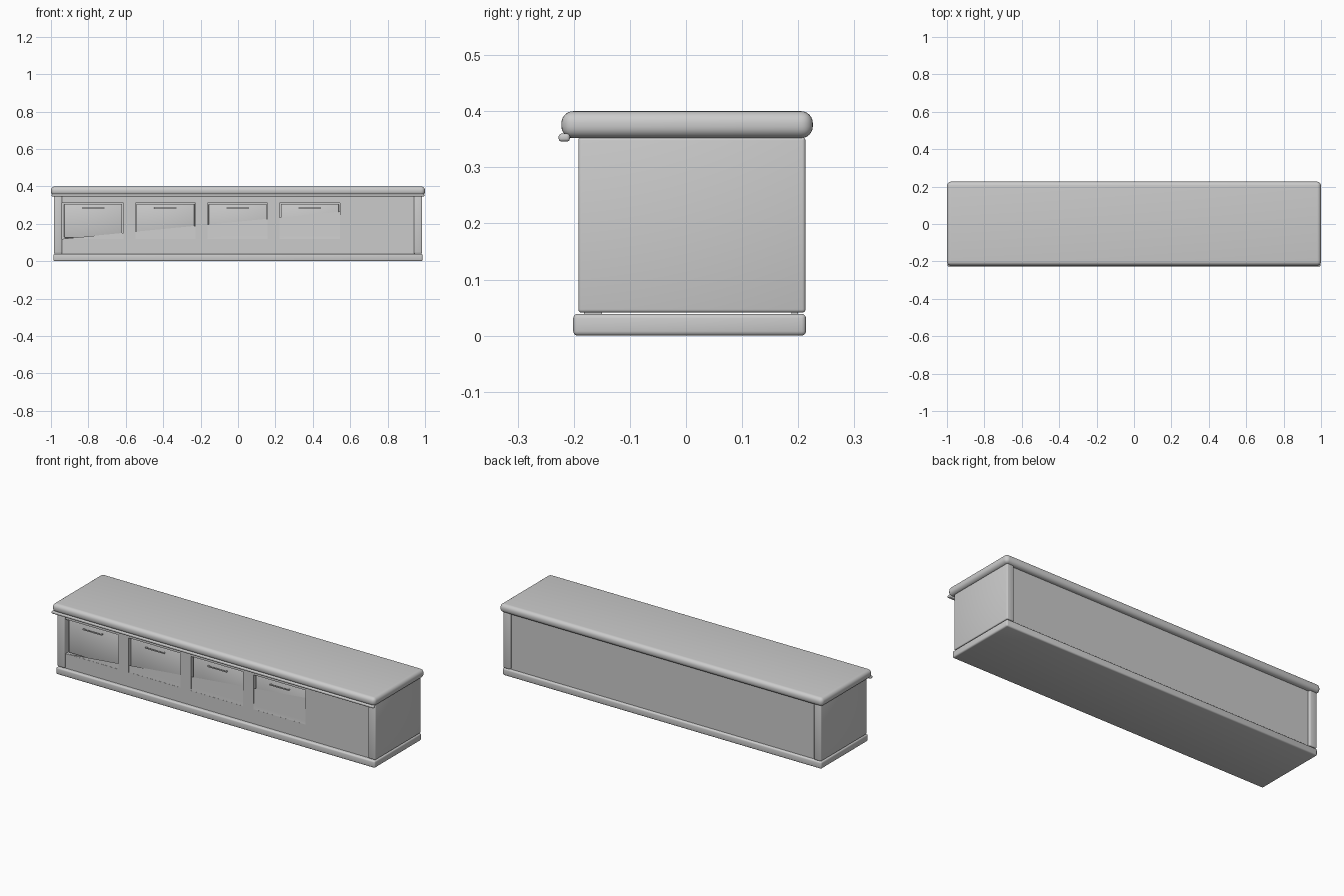
import bpy, bmesh, math

if "Cube" in bpy.data.objects:
    bpy.data.objects.remove(bpy.data.objects["Cube"])

grey = bpy.data.materials.new("plain grey")
grey.diffuse_color = (0.6, 0.6, 0.6, 1)
grey.use_nodes = True
grey.node_tree.nodes["Principled BSDF"].inputs["Base Color"].default_value = grey.diffuse_color


def finish(name, bm):
    bmesh.ops.recalc_face_normals(bm, faces=bm.faces)
    me = bpy.data.meshes.new(name)
    bm.to_mesh(me)
    bm.free()
    me.materials.append(grey)
    ob = bpy.data.objects.new(name, me)
    bpy.context.collection.objects.link(ob)
    return ob


def box(name, x, y, z, r=0.0, seg=3):
    """Box from (min, max) pairs with rounded edges."""
    bm = bmesh.new()
    bmesh.ops.create_cube(bm, size=1)
    for v in bm.verts:
        for i, (a, b) in enumerate((x, y, z)):
            v.co[i] = a if v.co[i] < 0 else b
    if r:
        bmesh.ops.bevel(bm, geom=bm.edges[:], offset=r, segments=seg,
                        profile=0.5, affect='EDGES')
    ob = finish(name, bm)
    if r:
        bpy.ops.object.select_all(action='DESELECT')
        ob.select_set(True)
        bpy.context.view_layer.objects.active = ob
        bpy.ops.object.shade_smooth_by_angle(angle=math.radians(40))
    return ob


# Base, rounded top and the trim strip under its front edge
box("base", (-0.987, 0.987), (-0.201, 0.214), (0, 0.039), 0.008)
box("top", (-1, 1), (-0.222, 0.226), (0.352, 0.4), 0.021, 6)
box("front_trim", (-0.997, 0.997), (-0.227, -0.207), (0.346, 0.36), 0.005)

# Side panels and recessed back
for s, side in ((-1, "left"), (1, "right")):
    box(side + "_side", tuple(sorted((s * 0.94, s * 0.985))),
        (-0.192, 0.213), (0.041, 0.354), 0.006)
box("back_panel", (-0.945, 0.945), (0.188, 0.2), (0.036, 0.356))

# Front panel: rails above and below, dividers and a closed right bay
FRONT, BACK = -0.182, -0.15
Z0, Z1 = 0.12, 0.312
START, PITCH, WIDTH, COUNT = -0.935, 0.386, 0.322, 4
box("lower_rail", (-0.945, 0.945), (FRONT, BACK), (0.036, Z0))
box("upper_rail", (-0.945, 0.945), (FRONT, BACK), (Z1, 0.356))
for i in range(COUNT):
    x0 = START + i * PITCH
    x1 = x0 + WIDTH
    mid = x0 + WIDTH / 2
    # Stile to the right of each bay; the last one fills the closed bay
    end = 0.945 if i == COUNT - 1 else START + (i + 1) * PITCH
    box(f"stile_{i + 1}", (x1, end), (FRONT, BACK), (Z0, Z1))
    # Drawer front with a slim bar handle
    box(f"drawer_{i + 1}", (x0 + 0.006, x1 - 0.006), (-0.172, BACK),
        (Z0 + 0.005, Z1 - 0.005), 0.004, 2)
    box(f"handle_{i + 1}", (mid - 0.06, mid + 0.06), (-0.184, -0.18),
        (0.281, 0.288), 0.0015, 2)
    for s in (-1, 1):
        c = mid + s * 0.055
        box(f"handle_post_{i + 1}", (c - 0.003, c + 0.003),
            (-0.181, -0.17), (0.282, 0.287))
box("drawer_backing", (-0.945, 0.6), (-0.155, -0.145), (0.1, 0.33))

# Sloping fillers leaning back across the bottoms of the bays
RIGHT = START + (COUNT - 1) * PITCH + WIDTH
for i in range(COUNT):
    x0 = START + i * PITCH
    rise = 0.145 - 0.022 * i
    bm = bmesh.new()
    pts = [(x0, -0.181, Z0), (RIGHT, -0.181, Z0), (RIGHT, -0.173, Z0 + rise)]
    bm.faces.new([bm.verts.new((x, y - 0.0002 * i, z)) for x, y, z in pts])
    finish(f"sloping_filler_{i + 1}", bm)
